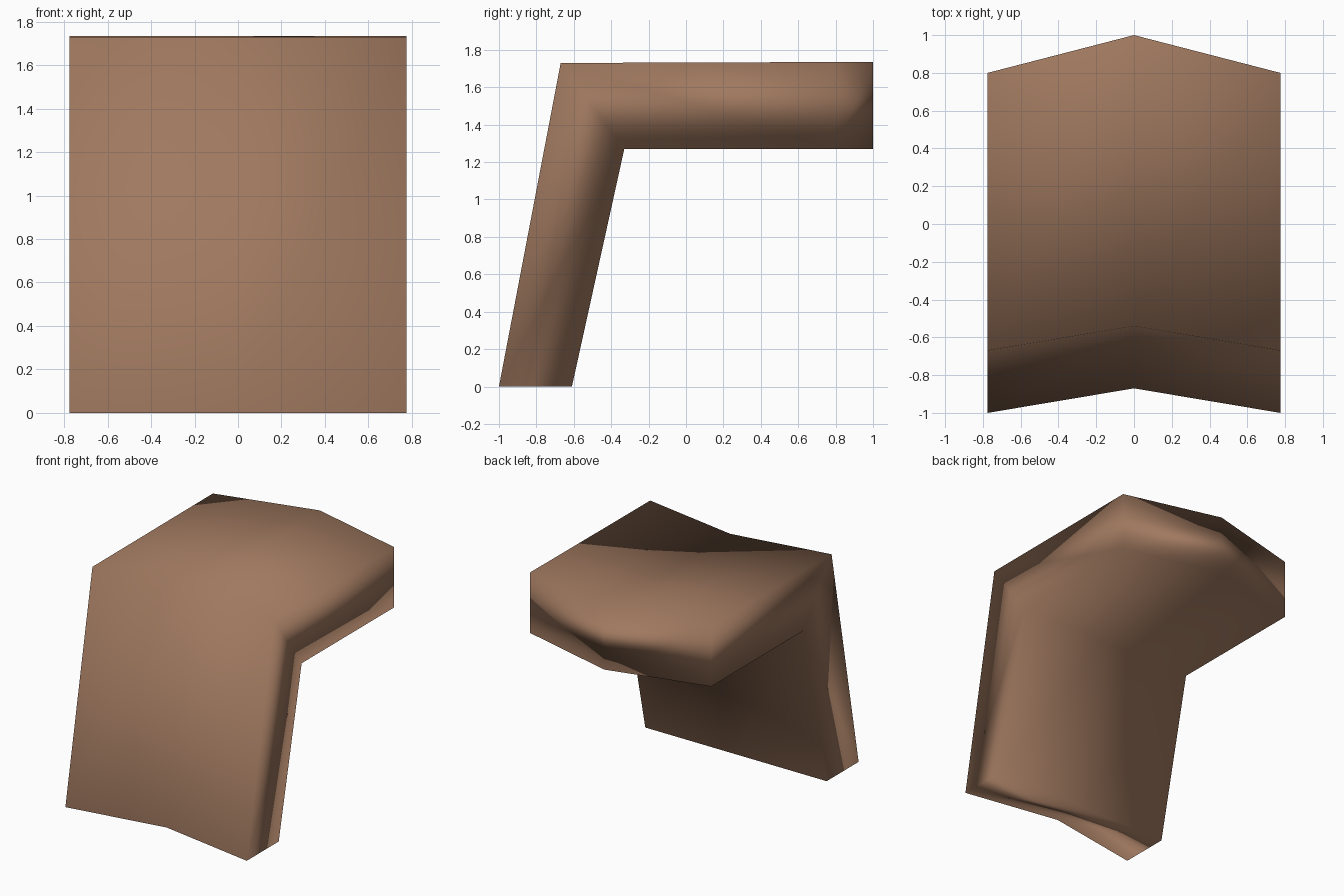
import bpy
import bmesh

cube = bpy.data.objects.get("Cube")
if cube:
    bpy.data.objects.remove(cube, do_unlink=True)

# Warm brown material
brown = bpy.data.materials.new("warm_brown")
brown.use_nodes = True
colour = (0.35, 0.19, 0.115, 1)
brown.diffuse_color = colour
bsdf = brown.node_tree.nodes["Principled BSDF"]
bsdf.inputs["Base Color"].default_value = colour
bsdf.inputs["Roughness"].default_value = 0.8

# L-shaped outline (y, z): leg front, upper corner, tip, underside, inner corner, leg back
HALF_WIDTH = 0.775
side = [(-1, 0), (-0.67, 1.73), (0.8, 1.735), (0.8, 1.27), (-0.33, 1.27), (-0.61, 0)]
# Middle column is pushed back along the front and the tip to form the chevrons
push = [0.13, 0.13, 0.2, 0.2, 0, 0]
middle = [(y + d, z) for (y, z), d in zip(side, push)]

bm = bmesh.new()
columns = [[bm.verts.new((x, y, z)) for y, z in outline]
           for x, outline in ((-HALF_WIDTH, side), (0, middle), (HALF_WIDTH, side))]

# Skin between neighbouring columns
for a, b in zip(columns, columns[1:]):
    for i in range(len(side)):
        j = (i + 1) % len(side)
        bm.faces.new((a[i], b[i], b[j], a[j]))

# End caps, split at the bend into leg and top panel
for col in (columns[0], columns[-1]):
    bm.faces.new((col[0], col[1], col[4], col[5]))
    bm.faces.new((col[1], col[2], col[3], col[4]))
bmesh.ops.recalc_face_normals(bm, faces=bm.faces)

mesh = bpy.data.meshes.new("bent_panel")
bm.to_mesh(mesh)
bm.free()
mesh.materials.append(brown)
for face in mesh.polygons:
    face.use_smooth = True

panel = bpy.data.objects.new("bent_panel", mesh)
bpy.context.collection.objects.link(panel)

# Soft shading led by the large faces
soften = panel.modifiers.new("area_normals", 'WEIGHTED_NORMAL')
soften.mode = 'FACE_AREA'
soften.weight = 50
